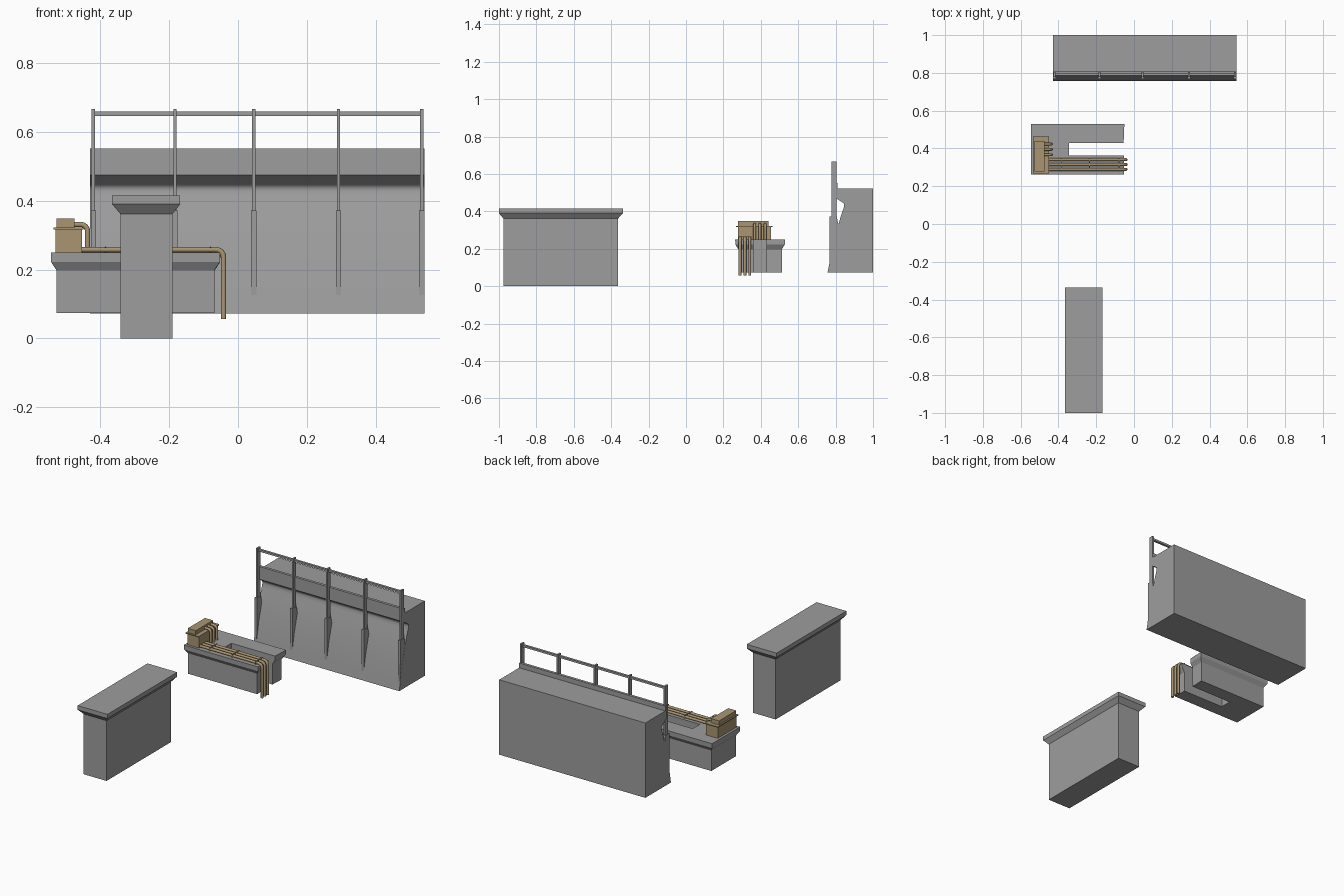
import bpy, math
from mathutils import Vector

if "Cube" in bpy.data.objects:
    bpy.data.objects.remove(bpy.data.objects["Cube"])


def material(name, colour):
    m = bpy.data.materials.new(name)
    m.diffuse_color = colour
    m.use_nodes = True
    m.node_tree.nodes["Principled BSDF"].inputs["Base Color"].default_value = m.diffuse_color
    return m


tan = material("tan_metal", (0.40, 0.30, 0.17, 1))
grey = material("dark_concrete", (0.34, 0.34, 0.34, 1))


def mesh_object(name, verts, faces, mat, smooth_angle=None):
    me = bpy.data.meshes.new(name)
    me.from_pydata(verts, [], faces)
    me.materials.append(mat)
    ob = bpy.data.objects.new(name, me)
    bpy.context.collection.objects.link(ob)
    # Make normals face outward
    bpy.ops.object.select_all(action='DESELECT')
    ob.select_set(True)
    bpy.context.view_layer.objects.active = ob
    bpy.ops.object.mode_set(mode='EDIT')
    bpy.ops.mesh.select_all(action='SELECT')
    bpy.ops.mesh.normals_make_consistent(inside=False)
    bpy.ops.object.mode_set(mode='OBJECT')
    if smooth_angle:
        bpy.ops.object.shade_smooth_by_angle(angle=math.radians(smooth_angle))
    return ob


def loft(name, rings, mat=grey, smooth_angle=None):
    """Join equal-length point rings and cap both ends."""
    n = len(rings[0])
    faces = [tuple(reversed(range(n)))]
    for r in range(len(rings) - 1):
        a, b = r * n, (r + 1) * n
        faces += [(a + i, a + (i + 1) % n, b + (i + 1) % n, b + i) for i in range(n)]
    faces.append(tuple(range((len(rings) - 1) * n, len(rings) * n)))
    return mesh_object(name, [p for ring in rings for p in ring], faces, mat, smooth_angle)


def rect(x0, x1, y0, y1, z):
    return [(x0, y0, z), (x1, y0, z), (x1, y1, z), (x0, y1, z)]


def box(name, x0, x1, y0, y1, z0, z1, mat=grey):
    return loft(name, [rect(x0, x1, y0, y1, z) for z in (z0, z1)], mat)


def extrude_x(name, profile, x0, x1, smooth_angle=None):
    return loft(name, [[(x, y, z) for y, z in profile] for x in (x0, x1)], grey, smooth_angle)


def pipe(name, path, bend, radius, sides=16):
    """Round pipe along a path whose corners are rounded."""
    path = [Vector(p) for p in path]
    pts = [path[0]]
    for a, b, c in zip(path, path[1:], path[2:]):
        u, v = (a - b).normalized(), (c - b).normalized()
        centre = b + (u + v) * bend
        for k in range(7):
            t = k * math.pi / 12
            pts.append(centre - v * bend * math.cos(t) - u * bend * math.sin(t))
    pts.append(path[-1])
    side = Vector((0, 1, 0))
    rings = []
    for i, p in enumerate(pts):
        d = (pts[min(i + 1, len(pts) - 1)] - pts[max(i - 1, 0)]).normalized()
        up = d.cross(side)
        rings.append([p + radius * (side * math.cos(q) + up * math.sin(q))
                      for q in (j * math.tau / sides for j in range(sides))])
    return loft(name, rings, tan, 35)


# Front pier with flared cap
loft("front_pier", [
    rect(-0.342, -0.19, -0.977, -0.363, 0),
    rect(-0.342, -0.19, -0.977, -0.363, 0.362),
    rect(-0.366, -0.168, -1.0, -0.337, 0.39),
    rect(-0.366, -0.168, -1.0, -0.337, 0.415)])


# U-shaped middle pier, open to the right
def u_ring(o, z):
    x0, x1, y0, y1 = -0.527 - o, -0.069 + o, 0.28 - o, 0.512 + o
    return [(x, y, z) for x, y in (
        (x0, y0), (x1, y0), (x1, 0.362), (-0.345, 0.362),
        (-0.345, 0.43), (x1 - 0.003, 0.43), (x1 + 0.001, y1), (x0, y1))]


loft("middle_pier", [u_ring(0, 0.074), u_ring(0, 0.197),
                     u_ring(0.016, 0.222), u_ring(0.017, 0.249)])

# Equipment cabinet
box("cabinet_base", -0.53, -0.453, 0.277, 0.455, 0.247, 0.317, tan)
box("cabinet_plate", -0.536, -0.449, 0.268, 0.463, 0.317, 0.323, tan)
box("cabinet_top", -0.528, -0.475, 0.277, 0.44, 0.323, 0.348, tan)

# Long pipes running over the pier and down its end
for i in range(3):
    y = 0.289 + i * 0.026
    pipe(f"long_pipe_{i}", [(-0.46, y, 0.258), (-0.042, y, 0.258), (-0.042, y, 0.056)],
         0.022, 0.0078)
# Short pipes from the cabinet top down to the pier
for i in range(3):
    y = 0.367 + i * 0.028
    pipe(f"short_pipe_{i}", [(-0.485, y, 0.331), (-0.437, y, 0.331), (-0.437, y, 0.246)],
         0.02, 0.0075)
# Straps across the long pipes
for i, x in enumerate((-0.385, -0.235, -0.08)):
    box(f"pipe_strap_{i}", x - 0.002, x + 0.002, 0.279, 0.35, 0.247, 0.267, tan)

# Rear wall with curved face and overhanging lip
wall = [(1.0, 0.073), (0.757, 0.073), (0.766, 0.12), (0.785, 0.22), (0.812, 0.32),
        (0.828, 0.375), (0.841, 0.412), (0.8455, 0.428), (0.8455, 0.436), (0.843, 0.442),
        (0.838, 0.447), (0.795, 0.475),
        (0.795, 0.552), (0.811, 0.552), (0.811, 0.523), (1.0, 0.523)]
extrude_x("rear_wall", wall, -0.43, 0.542, 40)

# Railing posts with wedge brackets, and the top rail
bracket = [(0.767, 0.105), (0.79, 0.105), (0.815, 0.33), (0.806, 0.372), (0.768, 0.372)]
for i, x in enumerate((-0.42, -0.183, 0.046, 0.292, 0.534)):
    extrude_x(f"post_bracket_{i}", bracket, x - 0.0075, x + 0.0075)
    box(f"rail_post_{i}", x - 0.005, x + 0.005, 0.779, 0.805, 0.36, 0.667)
box("top_rail", -0.42, 0.534, 0.785, 0.799, 0.647, 0.659)
